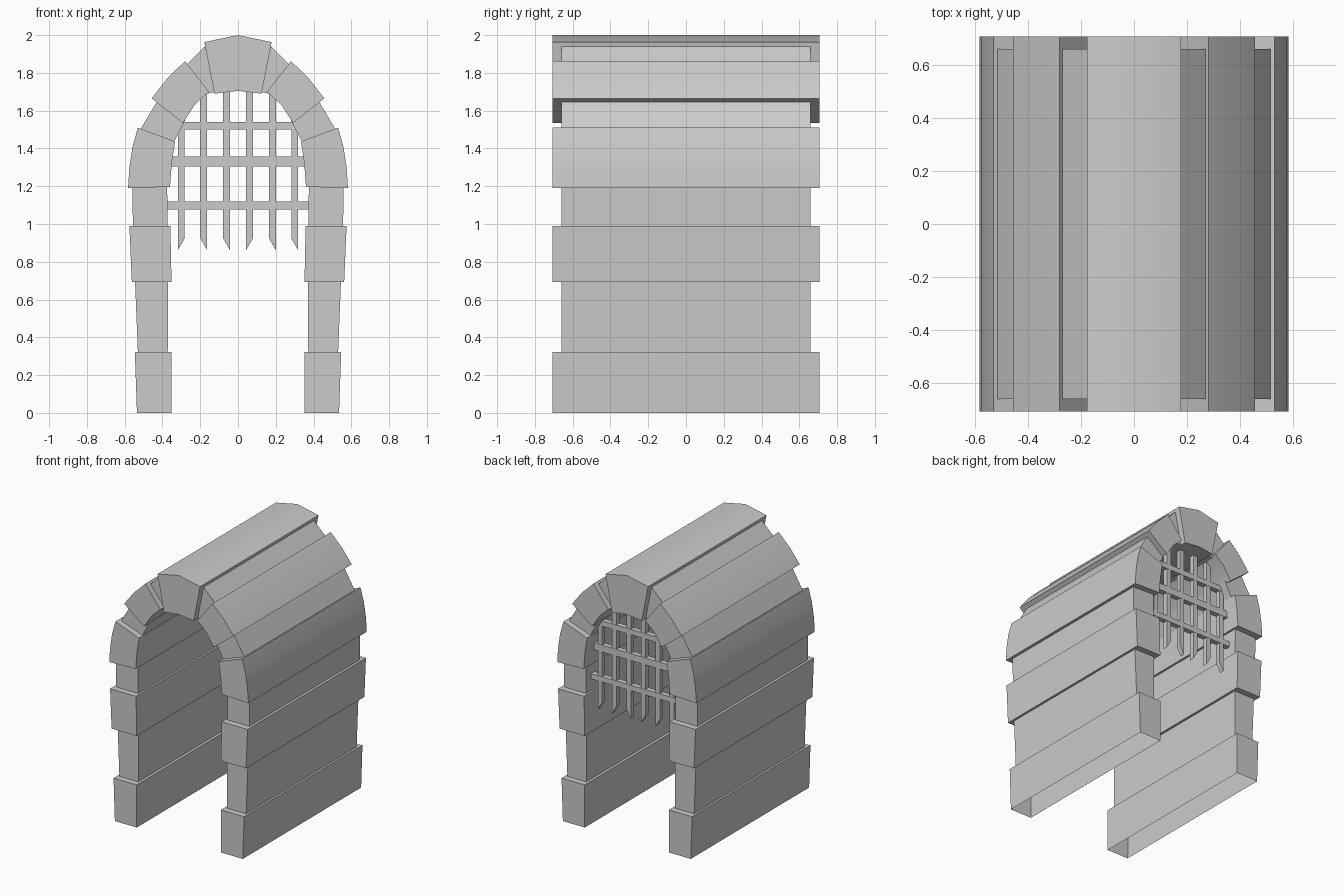
import bpy, bmesh
from math import radians

if "Cube" in bpy.data.objects:
    bpy.data.objects.remove(bpy.data.objects["Cube"])


def prism(name, pts, y0, y1, open_bottom=False):
    """Extrude an (x, z) outline from y0 to y1."""
    bm = bmesh.new()
    face = bm.faces.new([bm.verts.new((x, y0, z)) for x, z in pts])
    new = bmesh.ops.extrude_face_region(bm, geom=[face])["geom"]
    bmesh.ops.translate(bm, vec=(0, y1 - y0, 0),
                        verts=[v for v in new if isinstance(v, bmesh.types.BMVert)])
    bmesh.ops.recalc_face_normals(bm, faces=bm.faces)
    if open_bottom:
        floor = [f for f in bm.faces if all(abs(v.co.z) < 1e-4 for v in f.verts)]
        bmesh.ops.delete(bm, geom=floor, context='FACES_ONLY')
    me = bpy.data.meshes.new(name)
    bm.to_mesh(me)
    bm.free()
    ob = bpy.data.objects.new(name, me)
    bpy.context.collection.objects.link(ob)
    bpy.ops.object.select_all(action='DESELECT')
    bpy.context.view_layer.objects.active = ob
    ob.select_set(True)
    bpy.ops.object.shade_smooth_by_angle(angle=radians(30))
    return ob


WIDE, NARROW = 0.707, 0.66

# Stone courses of one side: name, half depth, outline (x, z)
stones = [
    ("base_stone", WIDE, [(.352, 0), (.535, 0), (.546, .322), (.352, .322)]),
    ("lower_stone", NARROW, [(.372, .32), (.53, .32), (.545, .695), (.37, .695)]),
    ("middle_stone", WIDE, [(.352, .692), (.562, .692), (.575, .99), (.358, .99)]),
    ("upper_stone", NARROW, [(.373, .985), (.556, .985), (.56, 1.2), (.375, 1.2)]),
    ("springer_stone", WIDE, [(.36, 1.197), (.582, 1.19), (.575, 1.30), (.558, 1.41),
                              (.53, 1.51), (.333, 1.437), (.35, 1.33)]),
    ("lower_joint_stone", NARROW, [(.342, 1.43), (.522, 1.49), (.505, 1.52),
                                   (.425, 1.655), (.28, 1.55), (.31, 1.49)]),
    ("haunch_stone", WIDE, [(.292, 1.535), (.457, 1.665), (.375, 1.77), (.281, 1.862),
                            (.154, 1.70), (.23, 1.63)]),
    ("upper_joint_stone", NARROW, [(.165, 1.69), (.275, 1.84), (.175, 1.94), (.115, 1.70)]),
]
for side, s in (("right", 1), ("left", -1)):
    for name, d, pts in stones:
        prism(f"{name}_{side}", [(s * x, z) for x, z in pts], -d, d, name == "base_stone")

# Keystone
prism("keystone", [(-.125, 1.69), (0, 1.705), (.125, 1.69), (.178, 1.963),
                   (0, 2.0), (-.178, 1.963)], -WIDE, WIDE)

# Portcullis upright bars with slanted tips (t = side of the tip)
for x, top, t in ((-.3, 1.56, -1), (-.182, 1.7, 1), (-.061, 1.72, 1),
                  (.061, 1.72, -1), (.182, 1.7, 1), (.3, 1.56, 1)):
    w = .018
    left, right = (.862, .925) if t < 0 else (.925, .862)
    prism("grille_upright", [(x - w, left), (x + w, right), (x + w, top), (x - w, top)],
          .562, .598)

# Portcullis cross bars
for half, z0, z1 in ((.38, 1.077, 1.118), (.36, 1.305, 1.357), (.31, 1.50, 1.54)):
    prism("grille_crossbar", [(-half, z0), (half, z0), (half, z1), (-half, z1)], .56, .60)
